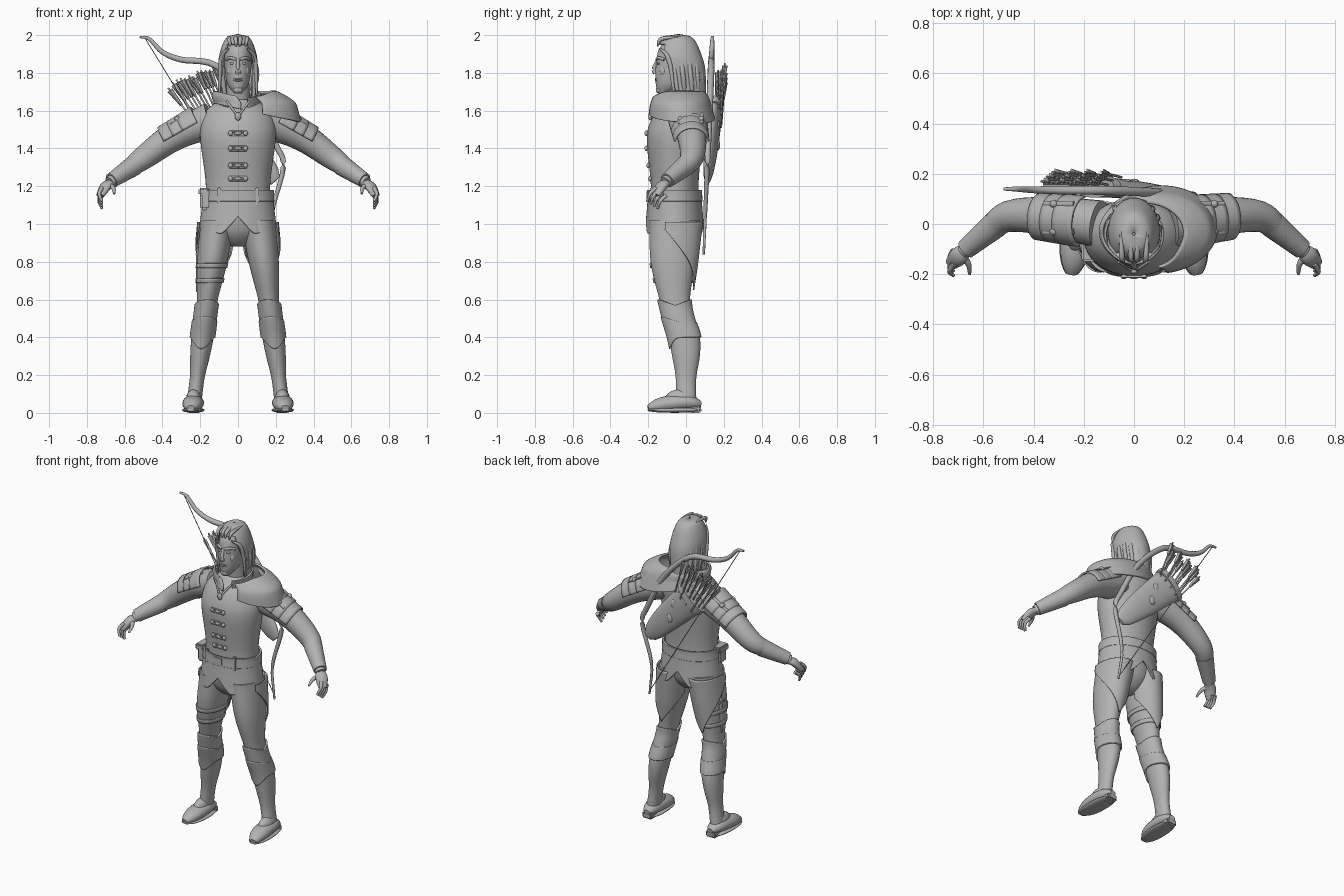
import bpy, bmesh, random
from math import sin, cos, radians, pi
from mathutils import Vector

if "Cube" in bpy.data.objects:
    bpy.data.objects.remove(bpy.data.objects["Cube"])
random.seed(3)

TONE = (.45, .45, .45, 1)
grey = bpy.data.materials.new("plain_grey")
grey.use_nodes = True
grey.diffuse_color = TONE
grey.node_tree.nodes["Principled BSDF"].inputs["Base Color"].default_value = TONE


def finish(name, bm, mirror=False, thick=0, smooth=True):
    """Turn a bmesh into a named object with its modifiers."""
    bmesh.ops.recalc_face_normals(bm, faces=bm.faces)
    mesh = bpy.data.meshes.new(name)
    bm.to_mesh(mesh)
    bm.free()
    mesh.materials.append(grey)
    for face in mesh.polygons:
        face.use_smooth = smooth and len(face.vertices) < 5
    obj = bpy.data.objects.new(name, mesh)
    bpy.context.collection.objects.link(obj)
    if thick:
        solid = obj.modifiers.new("thickness", "SOLIDIFY")
        solid.thickness = thick
        solid.offset = 0
    if mirror:
        obj.modifiers.new("mirror", "MIRROR")


def skin(name, rings, closed, cap, **options):
    """Join rings of points with quads."""
    bm = bmesh.new()
    rows = [[bm.verts.new(point) for point in ring] for ring in rings]
    count = len(rows[0])
    for upper, lower in zip(rows, rows[1:]):
        for i in range(count if closed else count - 1):
            j = (i + 1) % count
            bm.faces.new((upper[i], upper[j], lower[j], lower[i]))
    if closed and cap:
        bm.faces.new(rows[0])
        bm.faces.new(rows[-1])
    finish(name, bm, **options)


def curve(points, steps=5):
    """Smooth curve through points of any dimension."""
    p = [Vector(point) for point in points]
    p = [p[0] * 2 - p[1]] + p + [p[-1] * 2 - p[-2]]
    out = []
    for a, b, c, d in zip(p, p[1:], p[2:], p[3:]):
        for k in range(steps):
            t = k / steps
            out.append(b + (c - a) * (t / 2) + (a * 2 - b * 5 + c * 4 - d) * (t * t / 2)
                       + (b * 3 - a - c * 3 + d) * (t ** 3 / 2))
    return out + [p[-2]]


def rule(value):
    """Allow a plain number wherever a function is expected."""
    return value if callable(value) else lambda _: value


def taper(start, end):
    return lambda t: start + (end - start) * t


def swell(ends, middle):
    return lambda t: ends + (middle - ends) * sin(pi * t)


def profile(rows, depth, lean=0):
    """Body profile from rows of height, centre y and half width; depth is a ratio."""
    return [(rule(lean)(z), y, z, width, width * depth) for z, y, width in curve(rows)]


def shell(name, rows, top, bottom, grow=0, arc=(0, 360), sides=48, steps=24, thick=0, mirror=False):
    """Horizontal ellipses taken from a body profile; hems may depend on angle."""
    full = arc[1] - arc[0] == 360
    angles = [radians(arc[0] + (arc[1] - arc[0]) * i / sides) for i in range(sides if full else sides + 1)]
    rings = []
    for k in range(steps + 1):
        ring = []
        for a in angles:
            z = taper(rule(top)(a), rule(bottom)(a))(k / steps)
            x, y, _, width, depth = rows[-1]
            for upper, lower in zip(rows, rows[1:]):
                if z >= lower[2]:
                    mix = max(0, (upper[2] - z) / (upper[2] - lower[2]))
                    x, y, _, width, depth = Vector(upper).lerp(Vector(lower), mix)
                    break
            ring.append((x + (width + grow) * cos(a), y + (depth + grow) * sin(a), z))
        rings.append(ring)
    skin(name, rings, full, not thick, thick=thick, mirror=mirror)


def sweep(name, points, radius, flat=1, arc=(0, 360), sides=16, cap=True, **options):
    """Ellipse swept along a smooth path; the radius may vary along it."""
    path = curve(points)
    last = len(path) - 1
    full = arc[1] - arc[0] == 360
    rings = []
    for i, centre in enumerate(path):
        along = (path[min(i + 1, last)] - path[max(i - 1, 0)]).normalized()
        side = along.cross(Vector((0, 0, 1)))
        side = side.normalized() if side.length > .01 else Vector((1, 0, 0))
        rise = side.cross(along) * flat
        angles = [radians(arc[0] + (arc[1] - arc[0]) * k / sides) for k in range(sides if full else sides + 1)]
        rings.append([centre + (side * cos(a) + rise * sin(a)) * rule(radius)(i / last) for a in angles])
    skin(name, rings, full, cap, **options)


def place(bm, loc, size):
    for v in bm.verts:
        v.co = Vector(c * s + offset for c, s, offset in zip(v.co, size, loc))


def ball(name, loc, size, **options):
    bm = bmesh.new()
    bmesh.ops.create_uvsphere(bm, u_segments=16, v_segments=10, radius=1)
    place(bm, loc, size)
    finish(name, bm, **options)


def box(name, loc, size, **options):
    bm = bmesh.new()
    bmesh.ops.create_cube(bm, size=1)
    place(bm, loc, size)
    bmesh.ops.bevel(bm, geom=bm.edges[:], offset=min(size) * .2, segments=2, affect="EDGES")
    finish(name, bm, smooth=False, **options)


def front(a):
    return max(0, -sin(a))


# Body profiles
TORSO = profile([(1.66, -.02, .09), (1.62, -.03, .15), (1.56, -.04, .19), (1.45, -.06, .2),
                 (1.2, -.06, .17), (1, -.06, .185), (.9, -.06, .2)], depth=.74)
PELVIS = profile([(1.06, -.06, .17), (.96, -.06, .14), (.9, -.06, .08), (.88, -.06, .03)], depth=.8)
LEG = profile([(1.02, -.06, .09), (.8, -.07, .08), (.6, -.06, .055), (.5, -.04, .052), (.4, -.01, .052),
               (.3, 0, .045), (.18, 0, .032), (.04, 0, .033)], depth=1.47, lean=lambda z: .24 - .13 * z)
RIGHT_LEG = [(-x, *rest) for x, *rest in LEG]
HEAD = profile([(1.99, -.03, .03), (1.93, -.04, .07), (1.82, -.06, .07), (1.74, -.08, .055),
                (1.69, -.12, .02)], depth=1.45)
HAIR = profile([(2, -.04, .005), (1.98, -.04, .06), (1.89, -.04, .095), (1.8, -.02, .095), (1.62, 0, .08)], depth=1.25)
MANTLE = profile([(1.72, -.04, .12), (1.68, -.03, .18), (1.62, -.03, .21), (1.54, -.02, .23)], depth=.72,
                 lean=lambda z: min(.09, (1.74 - z) * .9))
COLLAR = profile([(1.72, -.05, .12), (1.6, -.04, .1)], depth=1)

# Head, face and neck
shell("head", HEAD, top=1.99, bottom=1.69)
sweep("neck", [(0, 0, 1.56), (0, -.04, 1.77)], radius=taper(.07, .058))
sweep("nose", [(0, -.15, 1.87), (0, -.17, 1.82), (0, -.16, 1.8)], radius=taper(.008, .015))
sweep("brow", [(.01, -.155, 1.87), (.04, -.145, 1.88), (.06, -.115, 1.87)], radius=.008, mirror=True)
ball("eye", loc=(.03, -.145, 1.85), size=(.014, .01, .007), mirror=True)
ball("cheek", loc=(.04, -.12, 1.81), size=(.02, .02, .03), mirror=True)
for z in (1.77, 1.76):
    ball("lip", loc=(0, -.155, z), size=(.024, .01, .006))
ball("chin", loc=(0, -.14, 1.71), size=(.026, .02, .02))
ball("ear", loc=(.085, -.05, 1.84), size=(.01, .02, .04), mirror=True)


# Hair cap, swept back from the forehead, with loose locks
def hairline(a):
    brow = min(1, max(0, (front(a) - .2) * 2))
    return 1.64 + .31 * brow + .02 * cos(a * 13) * (1 - brow)


shell("hair", HAIR, top=2, bottom=hairline, sides=72, steps=40, thick=.01)
for i in range(11):
    a = radians(-20 + i * 22)
    lock = []
    for t in (0, .25, .5, .75, 1):
        spread = .095 * sin(pi * (.25 + t / 2))
        sway = random.uniform(-.015, .015) * t
        lock.append((cos(a) * spread + sway, sin(a) * spread * 1.15 - .04 * (1 - t), 1.97 - .36 * t))
    sweep("hair_lock", lock, radius=swell(.004, .014), sides=8)
for x in (.01, .04):
    sweep("swept_lock", [(x, -.15, 1.94), (x * 1.2, -.13, 1.98), (x * 1.3, -.03, 2 - x / 4)],
          radius=swell(.004, .011), sides=8, mirror=True)
sweep("temple_lock", [(.05, -.14, 1.93), (.09, -.09, 1.87), (.1, -.06, 1.66)], radius=swell(.004, .012), mirror=True)


# Tunic with a notched skirt, belt and pouch
def skirt_hem(a):
    off_centre = abs(cos(a))
    return .95 + .09 * max(0, 1 - 2.5 * off_centre) + .06 * max(0, off_centre - .5)


shell("tunic", TORSO, top=1.66, bottom=1.04)
shell("tunic_skirt", TORSO, top=1.13, bottom=skirt_hem, grow=.012, sides=72, thick=.01)
shell("belt", TORSO, top=1.18, bottom=1.12, grow=.014, thick=.012)
box("belt_buckle", loc=(0, -.2, 1.15), size=(.06, .02, .05))
box("belt_loop", loc=(.1, -.18, 1.15), size=(.02, .02, .09), mirror=True)
box("belt_pouch", loc=(-.17, -.1, 1.13), size=(.06, .09, .11))
box("pouch_flap", loc=(-.18, -.1, 1.17), size=(.06, .1, .04))
for z, y in ((1.48, -.21), (1.4, -.21), (1.31, -.2), (1.24, -.19)):
    for cord in (z - .01, z + .01):
        sweep("toggle_cord", [(-.045, y, cord), (.045, y, cord)], radius=.005, sides=8)
    ball("toggle_knot", loc=(.04, y, z), size=(.013, .01, .013), mirror=True)
    ball("toggle_peg", loc=(0, y, z), size=(.02, .01, .01))

# Collar open at the throat, one-sided mantle and neck cord
shell("collar", COLLAR, top=lambda a: 1.69 + .025 * sin(a), bottom=1.6, arc=(-62, 242), thick=.01)
shell("mantle", MANTLE, top=lambda a: 1.7 - .03 * front(a) ** 4,
      bottom=lambda a: 1.59 - .05 * cos(a) - .03 * max(0, sin(a)),
      grow=.008, arc=(-80, 250), sides=60, thick=.012)
sweep("neck_cord", [(.06, -.15, 1.65), (.03, -.17, 1.61), (0, -.19, 1.57)], radius=.006, mirror=True)
ball("neck_clasp", loc=(0, -.19, 1.57), size=(.017, .01, .022))

# Arms, layered shoulder plates and bracers
sweep("arm", [(.14, 0, 1.55), (.33, .03, 1.47), (.5, .03, 1.35), (.58, -.03, 1.29), (.68, -.11, 1.22)],
      radius=taper(.095, .03), sides=24, mirror=True)
shoulder, sleeve = Vector((.2, .01, 1.53)), Vector((.38, .03, 1.43))
for i, name in enumerate(("upper", "middle", "lower")):
    ends = [shoulder.lerp(sleeve, i * .28 + part) for part in (0, .44)]
    sweep(name + "_shoulder_plate", ends, radius=taper(.1 - i * .003, .096 - i * .003), arc=(5, 175),
          sides=24, cap=False, thick=.01, mirror=True)
for y in (-.03, .03, .08):
    sweep("shoulder_strap", [(.24, y, 1.6), (.36, y, 1.53)], radius=.012, flat=.5, mirror=True)
    ball("strap_stud", loc=(.32, y, 1.555), size=(.016, .016, .016), mirror=True)
sweep("bracer", [(.55, 0, 1.31), (.61, -.05, 1.27), (.67, -.1, 1.23)], radius=taper(.055, .04), sides=24, mirror=True)

# Hands with curled fingers
sweep("palm", [(.67, -.1, 1.22), (.7, -.13, 1.2), (.73, -.16, 1.15)], radius=swell(.025, .037), flat=.65, mirror=True)
for i in range(4):
    knuckle = Vector((.72, .018 * i - .16, 1.19 - .013 * i))
    bends = [knuckle + Vector(step) for step in ((0, 0, 0), (.015, -.03, -.03), (0, -.045, -.07))]
    sweep("finger", bends, radius=taper(.012, .007), sides=8, mirror=True)
sweep("thumb", [(.69, -.12, 1.21), (.66, -.16, 1.19), (.655, -.2, 1.16)], radius=taper(.017, .006), mirror=True)

# Trousers, back tails, knee guards and boots
shell("trouser_leg", LEG, top=1.02, bottom=.05, steps=40, mirror=True)
shell("trouser_seat", PELVIS, top=1.06, bottom=.88)
shell("coat_tail", LEG, top=1.01, bottom=lambda a: .97 - .32 * max(0, 1 - abs(a - radians(95)) / 2),
      grow=.014, arc=(-20, 165), thick=.008, mirror=True)
shell("knee_cuff", LEG, top=lambda a: .57 + .03 * abs(sin(a)), bottom=.47, grow=.007, thick=.01, mirror=True)
shell("knee_guard", LEG, top=lambda a: .48 + .03 * front(a), bottom=lambda a: .4 - .06 * front(a) ** 3,
      grow=.01, thick=.012, mirror=True)
shell("boot_shaft", LEG, top=.46, bottom=.04, grow=.003, thick=.008, mirror=True)
foot = [(.23, .08, .045), (.235, 0, .055), (.24, -.12, .045), (.25, -.2, .025)]
blunt = lambda t: .057 * sin(pi * (.04 + .92 * t)) ** .5
sweep("boot_foot", foot, radius=blunt, flat=.75, sides=20, mirror=True)
ball("boot_instep", loc=(.235, -.03, .075), size=(.04, .08, .05), mirror=True)
sweep("boot_sole", [(x, y, .015) for x, y, _ in foot], radius=lambda t: blunt(t) + .003, flat=.24, mirror=True)
box("boot_heel", loc=(.232, .05, .02), size=(.07, .06, .04), mirror=True)

# Knife strapped to the right thigh
for z in (.78, .7):
    shell("thigh_strap", RIGHT_LEG, top=z + .012, bottom=z - .012, grow=.004, thick=.006, steps=3)
sweep("knife_sheath", [(-.21, -.06, .84), (-.22, -.06, .64)], radius=taper(.02, .006), flat=.6)
sweep("knife_handle", [(-.21, -.06, .84), (-.2, -.06, .92)], radius=.012)
box("knife_guard", loc=(-.21, -.06, .84), size=(.03, .06, .014))

# Quiver slung across the back, with fletched arrows
sweep("quiver", [(.2, .11, 1.23), (.06, .13, 1.38), (-.15, .15, 1.59)],
      radius=lambda t: .012 + .03 * t ** .5, flat=2.5, sides=28)
sweep("quiver_rim", [(-.13, .15, 1.57), (-.16, .15, 1.6)], radius=.045, flat=2.5, sides=28)
for x, z in ((-.03, 1.52), (0, 1.42)):
    ball("quiver_stud", loc=(x, .17, z), size=(.02, .01, .03))
for i in range(12):
    s, depth = i / 5.5 - 1, .15 + .018 * (i % 3)
    base = Vector((s * .07 - .12, depth, s * .06 + 1.55))
    tip = Vector((s * .12 - .25, depth + .02, s * .055 + 1.785 + random.uniform(-.015, .015)))
    sweep("arrow_shaft", [base, tip], radius=.005, sides=6)
    for flat, width in ((.1, .016), (10, .0016)):
        sweep("arrow_fletching", [base.lerp(tip, .6), base.lerp(tip, .95)], radius=taper(width / 2, width),
              flat=flat, sides=4)

# Recurve bow and its string
limbs = [(-.52, 1.99), (-.47, 1.98), (-.4, 1.91), (-.3, 1.87), (-.12, 1.84), (.07, 1.66), (.2, 1.42),
         (.24, 1.3), (.18, 1.05), (.2, .84)]
sweep("bow", [(x, .06 + z * .04, z) for x, z in limbs], radius=swell(.006, .018), sides=10)
sweep("bow_string", [(-.49, .14, 1.98), (.19, .1, .87)], radius=.0025, sides=6)
